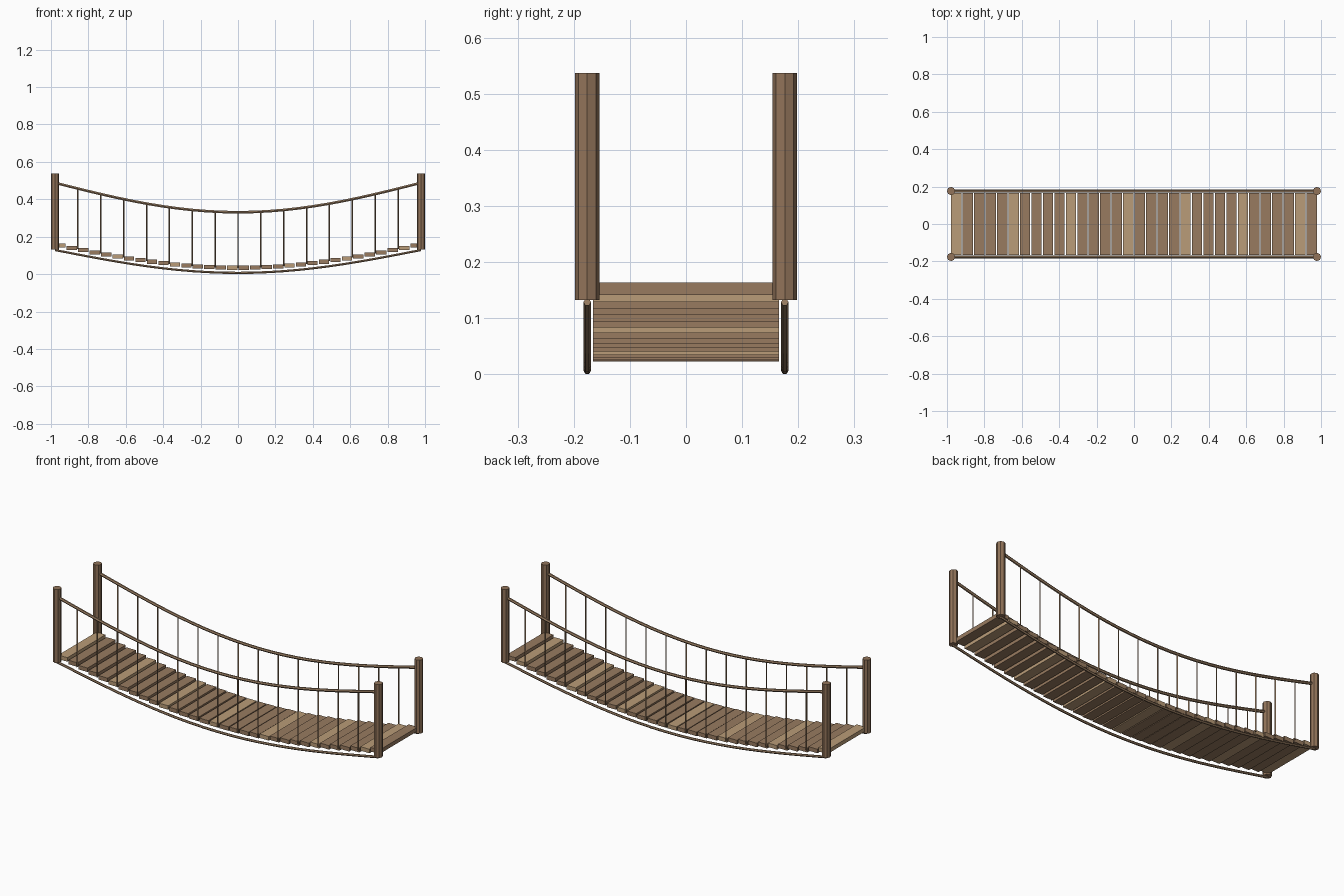
import bpy, math
from mathutils import Vector

if "Cube" in bpy.data.objects:
    bpy.data.objects.remove(bpy.data.objects["Cube"])

HALF = 0.978      # distance from the middle to the posts
SIDE = 0.176      # distance from the middle to the ropes


def material(name, hex_code):
    def lin(c):
        return c / 12.92 if c <= 0.04045 else ((c + 0.055) / 1.055) ** 2.4
    m = bpy.data.materials.new(name)
    rgb = [lin(int(hex_code[i:i + 2], 16) / 255) for i in (0, 2, 4)]
    m.diffuse_color = (*rgb, 1)
    m.use_nodes = True
    m.node_tree.nodes["Principled BSDF"].inputs["Base Color"].default_value = m.diffuse_color
    return m


WOOD = material("brown wood", "987B60")
LIGHT = material("light wood", "BA9C78")
POST = material("post wood", "92745A")
ROPE = material("rope tan", "9A7E62")


def sag(x, low, rise):
    """Height of a hanging line that is lowest in the middle."""
    return low + rise * (1 - math.cos(math.pi / 2 * x / HALF))


def new_object(name, verts, faces, mat):
    me = bpy.data.meshes.new(name)
    me.from_pydata(verts, [], faces)
    me.materials.append(mat)
    ob = bpy.data.objects.new(name, me)
    bpy.context.collection.objects.link(ob)
    return ob


def cylinder(name, x, y, z0, z1, r, sides, mat):
    bpy.ops.mesh.primitive_cylinder_add(vertices=sides, radius=r, depth=z1 - z0,
                                        location=(x, y, (z0 + z1) / 2))
    ob = bpy.context.object
    ob.name = name
    ob.data.materials.append(mat)


def rope(name, y, low, rise, r, sides=6, steps=24):
    """Tube swept along the hanging line."""
    verts, faces = [], []
    for i in range(steps + 1):
        x = -HALF + 2 * HALF * i / steps
        slope = rise * math.pi / 2 / HALF * math.sin(math.pi / 2 * x / HALF)
        up = Vector((-slope, 0, 1)).normalized()
        centre = Vector((x, y, sag(x, low, rise)))
        for k in range(sides):
            a = math.tau * k / sides
            verts.append(centre + r * (math.cos(a) * Vector((0, 1, 0)) + math.sin(a) * up))
    for i in range(steps):
        for k in range(sides):
            a, b = i * sides + k, i * sides + (k + 1) % sides
            faces.append((a, b, b + sides, a + sides))
    faces.append(tuple(reversed(range(sides))))
    faces.append(tuple(range(steps * sides, (steps + 1) * sides)))
    new_object(name, verts, faces, ROPE)


# Deck planks, every fifth one lighter
for i in range(32):
    x = -0.95 + 1.9 * i / 31
    bpy.ops.mesh.primitive_cube_add(size=1, location=(x, 0, sag(x, 0.034, 0.124)))
    plank = bpy.context.object
    plank.name = "plank"
    plank.scale = (0.055, 0.332, 0.022)
    plank.data.materials.append(LIGHT if i % 5 == 0 else WOOD)

for s in (-1, 1):
    # Corner posts
    for e in (-1, 1):
        cylinder("post", e * HALF, s * SIDE, 0.133, 0.537, 0.022, 8, POST)
    # Lower rope and hand rope
    rope("lower_rope", s * SIDE, 0.0067, 0.122, 0.0067)
    rope("hand_rope", s * SIDE, 0.331, 0.157, 0.008)
    # Upright hanger ropes
    for i in range(-7, 8):
        x = HALF * i / 8
        cylinder("hanger_rope", x, s * SIDE, sag(x, 0.034, 0.124),
                 sag(x, 0.331, 0.157), 0.004, 4, ROPE)
